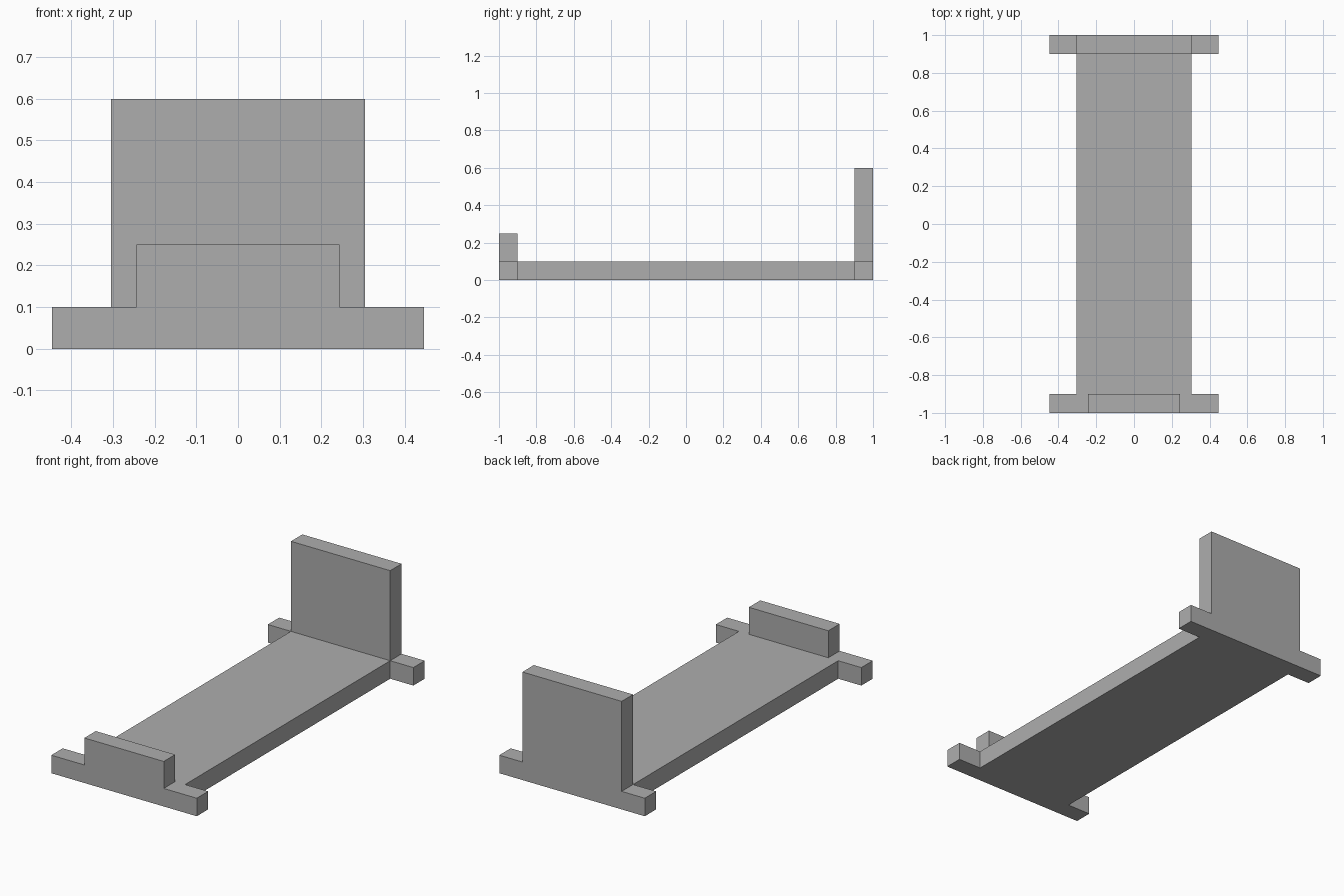
import bpy
import bmesh

cube = bpy.data.objects.get("Cube")
if cube:
    bpy.data.objects.remove(cube, do_unlink=True)

# Single flat colour
grey = bpy.data.materials.new("plain_grey")
grey.use_nodes = True
colour = (0.42, 0.42, 0.42, 1)
grey.diffuse_color = colour
grey.node_tree.nodes["Principled BSDF"].inputs["Base Color"].default_value = colour

BASE_HALF, DECK_HALF = 0.447, 0.305
BASE_TOP = 0.1
END, THICK = 1.0, 0.1


def prism(name, half_profile, y_front, y_back):
    """Mirror a half outline (x, z) across x = 0 and extrude it along y."""
    outline = half_profile + [(-x, z) for x, z in reversed(half_profile)]
    bm = bmesh.new()
    face = bm.faces.new([bm.verts.new((x, y_front, z)) for x, z in outline])
    extruded = bmesh.ops.extrude_face_region(bm, geom=[face])["geom"]
    moved = [v for v in extruded if isinstance(v, bmesh.types.BMVert)]
    bmesh.ops.translate(bm, verts=moved, vec=(0, y_back - y_front, 0))
    bmesh.ops.recalc_face_normals(bm, faces=bm.faces)
    mesh = bpy.data.meshes.new(name)
    bm.to_mesh(mesh)
    bm.free()
    mesh.materials.append(grey)
    obj = bpy.data.objects.new(name, mesh)
    bpy.context.collection.objects.link(obj)
    return obj


def end_board(name, half_width, height, y_front):
    """Wide crossbar foot with an upright panel rising from its middle."""
    profile = [(BASE_HALF, 0), (BASE_HALF, BASE_TOP),
               (half_width, BASE_TOP), (half_width, height)]
    return prism(name, profile, y_front, y_front + THICK)


# Low front board, tall back board and the long deck between them
end_board("footboard", 0.244, 0.25, -END)
end_board("headboard", DECK_HALF, 0.6, END - THICK)
prism("deck", [(DECK_HALF, 0), (DECK_HALF, BASE_TOP)], THICK - END, END - THICK)
